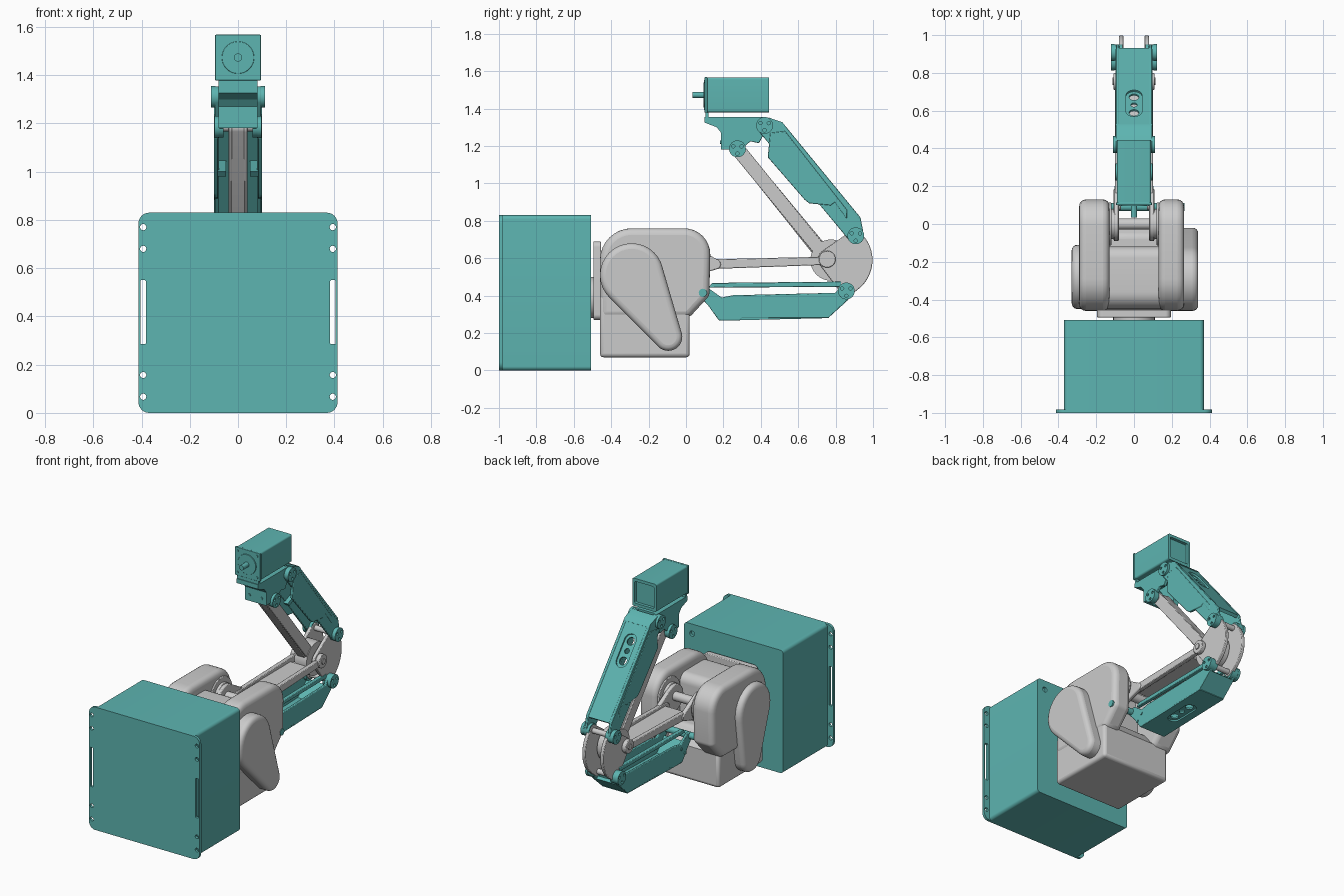
import bpy, bmesh, math
from mathutils import Vector, geometry

TEAL = bpy.data.materials.new("teal_paint")
TEAL.diffuse_color = (0.11, 0.46, 0.44, 1)
X, Y, Z, O = Vector((1, 0, 0)), Vector((0, 1, 0)), Vector((0, 0, 1)), Vector((0, 0, 0))
SIDE = (O, Y, Z, X)      # profile in y,z pushed along x
FRONT = (O, X, Z, Y)     # profile in x,z pushed along y


def circ(u, v, r, n=32, a0=0, a1=360):
    k = n if a1 - a0 == 360 else n + 1
    return [(u + r * math.cos(math.radians(a0 + (a1 - a0) * i / n)),
             v + r * math.sin(math.radians(a0 + (a1 - a0) * i / n))) for i in range(k)]


def hull(*circles, extra=()):
    pts = list(extra)
    for u, v, r in circles:
        pts += circ(u, v, r) if r else [(u, v)]
    return [pts[i] for i in geometry.convex_hull_2d(pts)]


def rrect(u0, u1, v0, v1, r):
    return hull(*[(u, v, r) for u in (u0 + r, u1 - r) for v in (v0 + r, v1 - r)])


def prism(name, frame, outline, a, b, mat=None, holes=(), bevel=0, seg=2):
    """Extrude an outline (with optional holes) from depth a to b."""
    o, u, v, n = frame
    bm = bmesh.new()
    loops = [[bm.verts.new(o + u * p + v * q + n * a) for p, q in l] for l in [outline, *holes]]
    if holes:
        edges = [bm.edges.new((l[i], l[i - 1])) for l in loops for i in range(len(l))]
        bmesh.ops.triangle_fill(bm, edges=edges, use_beauty=True)
    else:
        bm.faces.new(loops[0])
    ext = bmesh.ops.extrude_face_region(bm, geom=bm.faces[:])
    bmesh.ops.translate(bm, vec=n * (b - a), verts=[g for g in ext["geom"] if isinstance(g, bmesh.types.BMVert)])
    bmesh.ops.recalc_face_normals(bm, faces=bm.faces[:])
    me = bpy.data.meshes.new(name)
    bm.to_mesh(me)
    bm.free()
    ob = bpy.data.objects.new(name, me)
    bpy.context.collection.objects.link(ob)
    if mat:
        me.materials.append(mat)
    if bevel:
        m = ob.modifiers.new("bevel", 'BEVEL')
        m.width, m.segments, m.limit_method, m.angle_limit = bevel, seg, 'ANGLE', math.radians(40)
    return ob


def pair(name, outline, a, b, mat=None, **kw):
    """The same side profile on the right and on the left."""
    prism(name + "_right", SIDE, outline, a, b, mat, **kw)
    prism(name + "_left", SIDE, outline, -b, -a, mat, **kw)


# Base box with mounting flange
holes = []
for s in (-1, 1):
    holes += [circ(s * 0.393, z, 0.013, 16) for z in (0.77, 0.68, 0.157, 0.067)]
    holes.append(rrect(s * 0.393 - 0.011, s * 0.393 + 0.011, 0.285, 0.55, 0.004))
prism("mounting_flange", FRONT, rrect(-0.413, 0.413, 0, 0.83, 0.045), -1, -0.982, TEAL, holes=holes)
prism("base_box", FRONT, rrect(-0.37, 0.37, 0, 0.83, 0.022), -0.982, -0.525, TEAL)
prism("base_lid", FRONT, rrect(-0.37, 0.37, 0, 0.83, 0.022), -0.525, -0.508, TEAL,
      holes=[circ(0.31, 0.765, 0.018, 20)])

# Turntable and turret
prism("turntable_disc", FRONT, circ(0, 0.39, 0.11, 48), -0.51, -0.49)
prism("turntable_plate", FRONT, rrect(-0.195, 0.195, 0.27, 0.69, 0.03), -0.495, -0.455, bevel=0.005)
prism("turret_block", SIDE, [(-0.46, 0.07), (0.02, 0.07), (0.02, 0.30), (-0.06, 0.40), (-0.46, 0.40)],
      -0.26, 0.26, bevel=0.02, seg=3)
prism("turret_core", SIDE, hull((-0.36, 0.60, 0.09), (-0.18, 0.63, 0.06), (-0.46, 0.2, 0), (-0.12, 0.2, 0)),
      -0.16, 0.16, bevel=0.01)
fork = hull((-0.29, 0.59, 0.17), (-0.01, 0.62, 0.14), (0.085, 0.415, 0.04), (0.015, 0.28, 0), (-0.46, 0.28, 0))
for side, a, b in (("right", 0.13, 0.265), ("left", -0.29, -0.13)):
    prism("fork_arm_" + side, SIDE, fork, a, b, bevel=0.035, seg=4)
prism("side_cover_right", SIDE, hull((-0.29, 0.51, 0.17), (-0.095, 0.18, 0.075)), 0.2, 0.34, bevel=0.03, seg=4)
prism("side_cover_left", SIDE, hull((-0.28, 0.51, 0.17), (-0.25, 0.2, 0.1)), -0.33, -0.2, bevel=0.03, seg=4)

# Shoulder joint
pair("shoulder_ring", circ(0, 0.6, 0.115, 48), 0.12, 0.135, bevel=0.004)
pair("shoulder_hub", circ(0, 0.6, 0.08, 40), 0.1, 0.122, bevel=0.003)
prism("shoulder_shaft", SIDE, circ(0, 0.6, 0.03), -0.12, 0.12)
prism("link_shaft", SIDE, circ(0.09, 0.415, 0.022), -0.268, 0.268, TEAL)

# Lower arm: twin bars with a web
pair("lower_arm_bar", hull((0, 0.585, 0.09), (0.16, 0.567, 0.026), (0, 0.585, 0.05)), 0.08, 0.108, bevel=0.006)
pair("lower_arm_beam", hull((0.1, 0.567, 0.026), (0.755, 0.587, 0.022)), 0.07, 0.1, bevel=0.004)
prism("lower_arm_web", SIDE, [(0.12, 0.55), (0.66, 0.568), (0.66, 0.582), (0.12, 0.58)], -0.075, 0.075)

# Elbow plates
elbow = hull((0.755, 0.595, 0.05), (0.905, 0.72, 0.035), (0.86, 0.43, 0.035),
             extra=circ(0.8, 0.59, 0.197, 28, -60, 50))
pair("elbow_plate", elbow, 0.055, 0.079, bevel=0.004)
prism("elbow_spacer", SIDE, circ(0.775, 0.59, 0.11, 40), -0.045, 0.045)
pair("elbow_hub", circ(0.755, 0.595, 0.045), 0.079, 0.108, bevel=0.004)
pair("elbow_bolt", circ(0.755, 0.595, 0.02, 6), 0.108, 0.114)

# Upper arm bar
prism("upper_arm_bar", SIDE, hull((0.755, 0.595, 0.043), (0.275, 1.185, 0.035)), -0.03, 0.03, bevel=0.004)
pair("upper_arm_rail", hull((0.74, 0.615, 0.036), (0.275, 1.185, 0.038)), 0.025, 0.04, bevel=0.003)


def link_cover(name, p, q, w, slot):
    """Sloped cover plate with a recessed slot holding three holes."""
    v = Vector((0, q[0] - p[0], q[1] - p[1]))
    length = v.length
    v.normalize()
    fr = (Vector((0, *p)), X, v, X.cross(v))
    s0, s1 = slot[0] * length, slot[1] * length
    prism(name + "_skin", fr, rrect(-w, w, 0, length, 0.008), -0.012, 0, TEAL,
          holes=[hull((0, s0 + 0.042, 0.042), (0, s1 - 0.042, 0.042))])
    prism(name + "_floor", fr, rrect(-w + 0.005, w - 0.005, 0, length, 0.008), -0.022, -0.011, TEAL,
          holes=[circ(0, s, r, 20) for s, r in
                 ((s0 + 0.045, 0.026), ((s0 + s1) / 2, 0.017), (s1 - 0.045, 0.026))])


# Upper teal link
upper = hull((0.42, 1.31, 0.044), (0.505, 1.30, 0.025), (0.905, 0.805, 0.03), (0.908, 0.72, 0.043),
             (0.80, 0.93, 0), (0.47, 1.18, 0))
pair("upper_link_side", upper, 0.078, 0.096, TEAL, bevel=0.004)
skirt = [(0.45, 1.27), (0.437, 1.14), (0.635, 0.912), (0.66, 0.893), (0.775, 0.882), (0.795, 0.90), (0.86, 0.81),
         (0.86, 0.86), (0.53, 1.28)]
pair("upper_link_skirt", skirt, 0.082, 0.099, TEAL, bevel=0.004)
link_cover("upper_link_cover", (0.52, 1.318), (0.931, 0.815), 0.097, (0.12, 0.46))
prism("upper_link_cap", SIDE, [(0.44, 1.353), (0.515, 1.327), (0.53, 1.31), (0.515, 1.297), (0.44, 1.33)],
      -0.096, 0.096, TEAL)
pair("upper_link_rib", [(0.60, 1.0), (0.62, 0.98), (0.74, 1.03), (0.72, 1.05)], 0.05, 0.082, TEAL)

# Lower teal link
lower = [(0.07, 0.40), (0.12, 0.345), (0.175, 0.268), (0.29, 0.268), (0.30, 0.28), (0.76, 0.28), (0.89, 0.40),
         (0.897, 0.44), (0.87, 0.467), (0.83, 0.46), (0.80, 0.415), (0.25, 0.402), (0.19, 0.39), (0.12, 0.44),
         (0.09, 0.44)]
pair("lower_link_side", lower, 0.08, 0.098, TEAL, bevel=0.004)
pair("lower_link_rod", [(0.12, 0.443), (0.14, 0.468), (0.83, 0.475), (0.83, 0.447)], 0.055, 0.082, TEAL, bevel=0.004)
link_cover("lower_link_cover", (0.765, 0.28), (0.18, 0.266), 0.097, (0.3, 0.7))
prism("lower_link_heel", SIDE, [(0.76, 0.28), (0.865, 0.375), (0.85, 0.39), (0.75, 0.30)], -0.097, 0.097, TEAL)
prism("lower_link_toe", SIDE, [(0.18, 0.267), (0.105, 0.365), (0.12, 0.38), (0.20, 0.285)], -0.097, 0.097, TEAL)
pair("lower_link_bolt", circ(0.15, 0.32, 0.01, 12), 0.098, 0.103, TEAL)
pair("lower_link_bolt_rear", circ(0.19, 0.36, 0.01, 12), 0.098, 0.103, TEAL)

# Pivot caps with three lightening holes
for i, (y, z, x1) in enumerate([(0.42, 1.31, 0.112), (0.275, 1.185, 0.098), (0.908, 0.72, 0.122), (0.857, 0.425, 0.122)]):
    spots = [circ(y + 0.026 * math.cos(t), z + 0.026 * math.sin(t), 0.009, 12) for t in (0.5, 2.6, 4.7)]
    pair(f"pivot_cap_{i}", circ(y, z, 0.045), x1 - 0.018, x1, TEAL, holes=spots)
    pair(f"pivot_boss_{i}", circ(y, z, 0.043), 0.06, x1 - 0.01, TEAL)
    prism(f"pivot_pin_{i}", SIDE, circ(y, z, 0.018, 20), -0.07, 0.07)

# Wrist bracket
cheek = [(0.10, 1.355), (0.10, 1.325), (0.165, 1.30), (0.188, 1.27), (0.188, 1.18), (0.235, 1.18), (0.275, 1.145),
         (0.315, 1.20), (0.345, 1.225), (0.39, 1.215), (0.415, 1.26), (0.43, 1.355)]
pair("bracket_cheek", cheek, 0.06, 0.08, TEAL, bevel=0.003)
prism("bracket_top", SIDE, [(0.10, 1.325), (0.42, 1.325), (0.42, 1.355), (0.10, 1.355)], -0.08, 0.08, TEAL)
prism("bracket_front", SIDE, [(0.10, 1.325), (0.165, 1.30), (0.188, 1.27), (0.188, 1.18), (0.205, 1.18),
                              (0.205, 1.29), (0.17, 1.33)], -0.08, 0.08, TEAL)
prism("bracket_lip", FRONT, rrect(-0.08, 0.08, 1.325, 1.42, 0.005), 0.105, 0.12, TEAL)
for s in (-1, 1):
    prism("bracket_bolt", FRONT, circ(s * 0.045, 1.22, 0.009, 12), 0.182, 0.19, TEAL)

# Motor
prism("motor_body", FRONT, rrect(-0.09, 0.09, 1.38, 1.567, 0.012), 0.112, 0.425, TEAL)
prism("motor_face", FRONT, rrect(-0.095, 0.095, 1.378, 1.568, 0.005), 0.1, 0.114, TEAL, bevel=0.002)
prism("motor_rear_frame", FRONT, rrect(-0.09, 0.09, 1.38, 1.567, 0.012), 0.425, 0.445, TEAL,
      holes=[rrect(-0.072, 0.072, 1.4, 1.547, 0.008)])
prism("motor_boss", FRONT, circ(0, 1.473, 0.067, 40), 0.094, 0.102, TEAL, bevel=0.002)
prism("motor_shaft", FRONT, circ(0, 1.473, 0.017, 20), 0.035, 0.1, TEAL)
for s in (-1, 1):
    for z in (1.4, 1.546):
        prism("motor_screw", FRONT, circ(s * 0.073, z, 0.008, 12), 0.095, 0.102, TEAL)

# Smooth curved walls, keep hard edges
for ob in bpy.context.collection.objects:
    ob.select_set(True)
    bpy.context.view_layer.objects.active = ob
bpy.ops.object.shade_smooth_by_angle(angle=math.radians(30))
